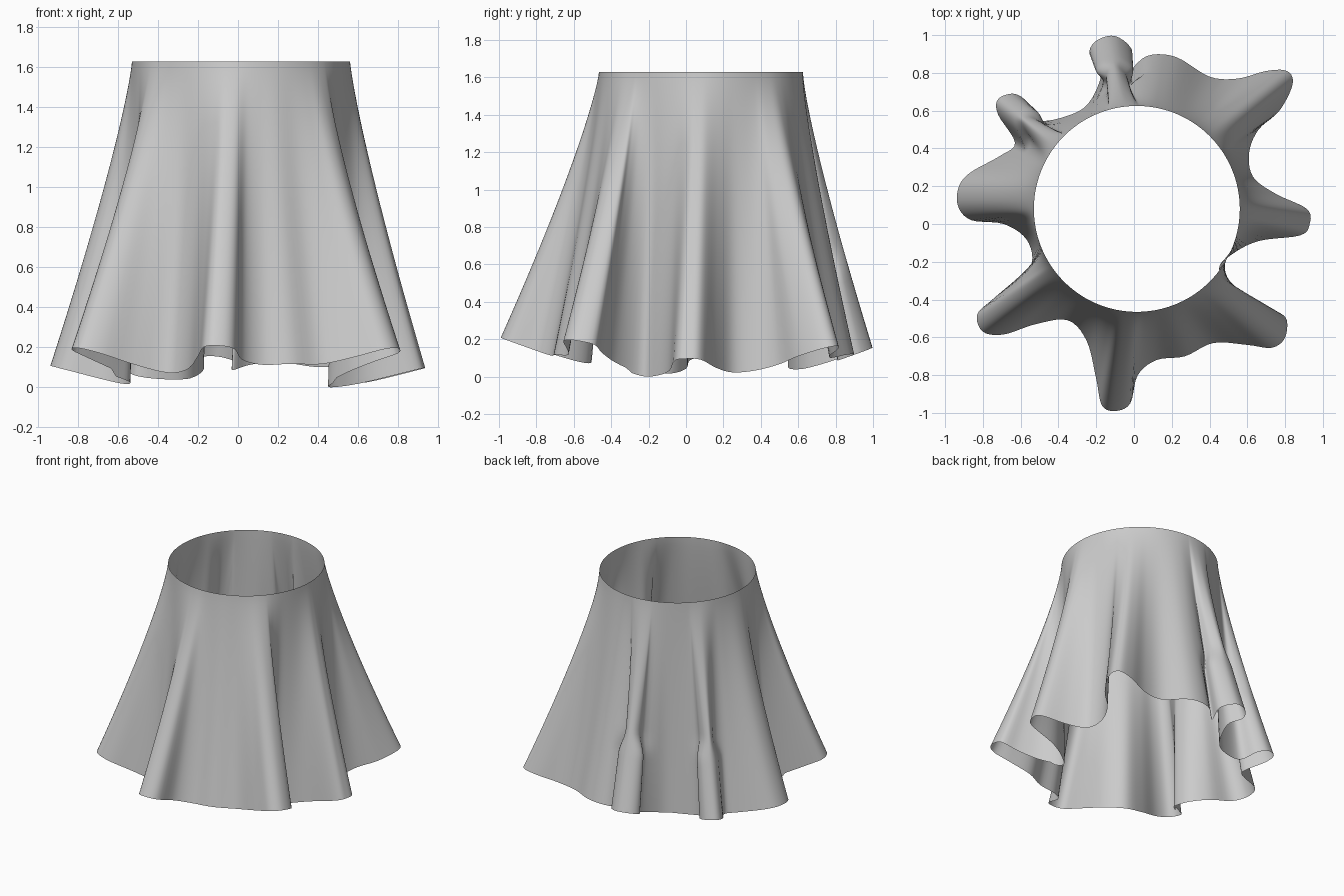
import bpy, bmesh, math
from mathutils import Vector

if "Cube" in bpy.data.objects:
    bpy.data.objects.remove(bpy.data.objects["Cube"])

WAIST = Vector((0.015, 0.08))
WAIST_R, WAIST_Z = 0.545, 1.63
SUB, ROWS = 5, 44

# Hem outline seen from above, counter-clockwise from the right-hand fold
HEM = [(.93, .0), (.915, .08), (.75, .16), (.63, .25), (.61, .38), (.66, .5), (.77, .6), (.84, .74),
       (.81, .81), (.70, .81), (.55, .77), (.4, .78), (.22, .885), (.07, .89), (-.03, .81),
       (-.01, .92), (-.1, .995), (-.2, .97), (-.235, .9), (-.17, .81), (-.24, .64), (-.36, .57),
       (-.51, .55), (-.57, .65), (-.64, .69), (-.72, .66), (-.72, .58), (-.63, .43), (-.71, .36),
       (-.87, .27), (-.93, .19), (-.93, .09), (-.86, .02), (-.69, .0), (-.57, -.08), (-.54, -.2),
       (-.61, -.28), (-.75, -.4), (-.83, -.48), (-.80, -.57), (-.69, -.585), (-.52, -.53),
       (-.35, -.51), (-.25, -.62), (-.2, -.82), (-.17, -.96), (-.1, -.99), (-.02, -.95), (.02, -.8),
       (.12, -.72), (.27, -.7), (.42, -.63), (.6, -.64), (.73, -.655), (.8, -.6), (.8, -.49),
       (.68, -.45), (.54, -.37), (.45, -.24), (.52, -.16), (.66, -.09), (.88, -.06)]
# Two back folds pinch shut above and open into hanging tubes
TUBES = [Vector((-.115, .9)), Vector((-.645, .6))]


def smooth_loop(pts, sub):
    """Closed Catmull-Rom curve through the points."""
    p = [Vector(q) for q in pts]
    n, out = len(p), []
    for i in range(n):
        a, b, c, d = p[i - 1], p[i], p[(i + 1) % n], p[(i + 2) % n]
        for k in range(sub):
            t = k / sub
            out.append(.5 * (2 * b + (c - a) * t + (2 * a - 5 * b + 4 * c - d) * t ** 2
                             + (3 * b - a - 3 * c + d) * t ** 3))
    return out


def waist_angles(loop):
    """Waist angle for each hem point: mostly arc length, partly true angle."""
    n = len(loop)
    arc, ang = [0.0], [math.atan2(*(loop[0] - WAIST).yx)]
    for i in range(1, n):
        arc.append(arc[-1] + (loop[i] - loop[i - 1]).length)
        a = math.atan2(*(loop[i] - WAIST).yx)
        ang.append(ang[-1] + (a - ang[-1] + math.pi) % (2 * math.pi) - math.pi)
    total = arc[-1] + (loop[0] - loop[-1]).length
    arc = [s / total * 2 * math.pi for s in arc]
    shift = sum(a - s for a, s in zip(ang, arc)) / n
    return [.35 * a + .65 * (s + shift) for a, s in zip(ang, arc)]


def smoothstep(a, b, x):
    x = min(1, max(0, (x - a) / (b - a)))
    return x * x * (3 - 2 * x)


def pinch(p, t):
    """Narrow the tube folds sideways above their opening."""
    keep = .4 + .6 * smoothstep(.62, .74, t)
    for c in TUBES:
        axis = (c - WAIST).normalized()
        d = p - c
        w = 1 - smoothstep(.12, .22, d.length)
        p = p - (d - axis * d.dot(axis)) * (1 - keep) * w
    return p


def hem_height(p):
    r = (p - WAIST).length
    return max(0.0, .03 + .16 * (r - .55) / .45 - .09 * max(0, abs(p.x) - .3) * (1 if p.y > -.3 else 0))


loop = smooth_loop(HEM, SUB)
angles = waist_angles(loop)
n = len(loop)
low = min(hem_height(p) for p in loop)

# Skirt: circular waist flaring into the folded hem
bm = bmesh.new()
rows = []
for j in range(ROWS + 1):
    t = j / ROWS
    f = t ** 1.2
    row = []
    for p, a in zip(loop, angles):
        top = WAIST + WAIST_R * Vector((math.cos(a), math.sin(a)))
        q = top.lerp(pinch(p, t), f)
        z = WAIST_Z + (hem_height(p) - low - WAIST_Z) * t
        row.append(bm.verts.new((q.x, q.y, z)))
    rows.append(row)
for j in range(ROWS):
    for i in range(n):
        k = (i + 1) % n
        bm.faces.new((rows[j][i], rows[j + 1][i], rows[j + 1][k], rows[j][k]))
for face in bm.faces:
    face.smooth = True
mesh = bpy.data.meshes.new("skirt")
bm.to_mesh(mesh)
bm.free()
skirt = bpy.data.objects.new("skirt", mesh)
bpy.context.collection.objects.link(skirt)
